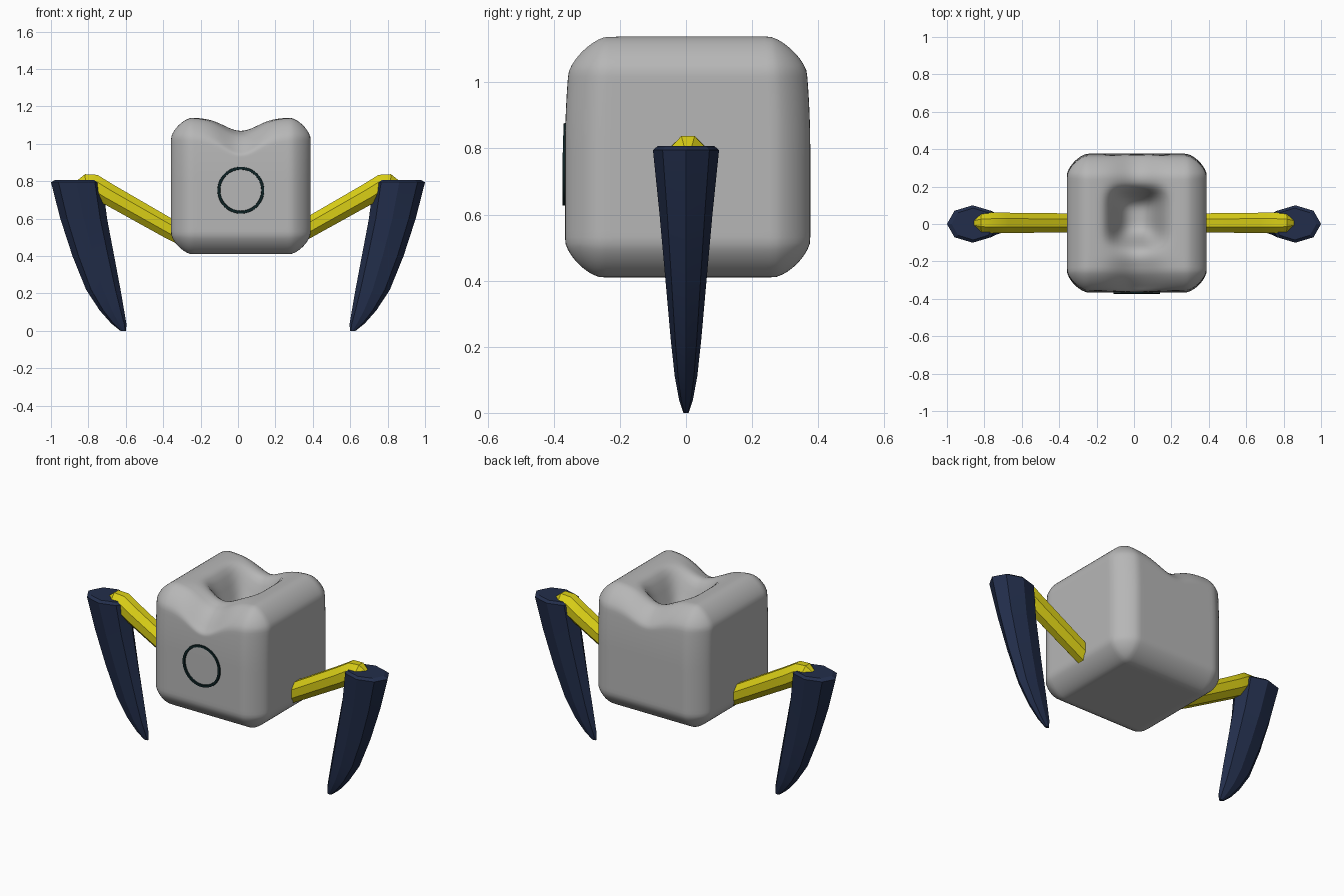
import bpy, bmesh, math
from mathutils import Vector

if "Cube" in bpy.data.objects:
    bpy.data.objects.remove(bpy.data.objects["Cube"])


def material(name, rgb):
    m = bpy.data.materials.new(name)
    m.diffuse_color = (*rgb, 1)
    m.use_nodes = True
    m.node_tree.nodes["Principled BSDF"].inputs["Base Color"].default_value = m.diffuse_color
    return m


GREY = material("light grey", (0.47, 0.47, 0.47))
YELLOW = material("yellow", (0.70, 0.62, 0.008))
NAVY = material("navy", (0.016, 0.027, 0.07))
BLACK = material("green black", (0.004, 0.016, 0.018))


def finish(name, bm, mat, angle):
    bmesh.ops.recalc_face_normals(bm, faces=bm.faces)
    me = bpy.data.meshes.new(name)
    bm.to_mesh(me)
    bm.free()
    me.materials.append(mat)
    ob = bpy.data.objects.new(name, me)
    bpy.context.collection.objects.link(ob)
    bpy.ops.object.select_all(action='DESELECT')
    ob.select_set(True)
    bpy.context.view_layer.objects.active = ob
    bpy.ops.object.shade_smooth_by_angle(angle=math.radians(angle))
    return ob


def loft(name, rings, mat, angle):
    """Skin a list of equal-length point rings and cap both ends."""
    bm = bmesh.new()
    rows = [[bm.verts.new(p) for p in ring] for ring in rings]
    n = len(rows[0])
    for a, b in zip(rows, rows[1:]):
        for i in range(n):
            bm.faces.new((a[i], a[(i + 1) % n], b[(i + 1) % n], b[i]))
    bm.faces.new(rows[0])
    bm.faces.new(rows[-1])
    return finish(name, bm, mat, angle)


# body: box with softly chamfered edges, dented on top
CENTRE = Vector((0.015, 0.005, 0.775))
HALF = Vector((0.373, 0.371, 0.365))
R, P = 0.11, 1.5
bm = bmesh.new()
bmesh.ops.create_cube(bm, size=2)
bmesh.ops.subdivide_edges(bm, edges=bm.edges[:], cuts=35, use_grid_fill=True)
for v in bm.verts:
    p = Vector([v.co[i] * HALF[i] for i in range(3)])
    core = Vector([max(-HALF[i] + R, min(HALF[i] - R, p[i])) for i in range(3)])
    d = p - core
    norm = sum(abs(c) ** P for c in d) ** (1 / P)
    q = core + d * (R / norm)
    x, y = q.x, q.y
    # saddle along the depth, a bowl in the middle and a sagging front lip
    dip = 0.07 * math.exp(-(x / 0.125) ** 2)
    dip += 0.20 * math.exp(-(x / 0.13) ** 4 - ((y - 0.03) / 0.14) ** 4)
    dip += 0.05 * math.exp(-(x / 0.15) ** 2) * max(0, min(1, (-y - 0.2) / 0.15))
    t = max(0, min(1, (q.z - 0.05) / 0.30))
    q.z -= dip * t * t * (3 - 2 * t)
    # front and back lean in slightly towards the top
    q.y *= 1 - 0.06 * max(0, (q.z - 0.02) / 0.35) ** 2
    v.co = q + CENTRE
finish("body", bm, GREY, 30)

# ring on the front face
ring_pts = []
for i in range(48):
    a = math.tau * i / 48
    ring_pts.append((math.cos(a), math.sin(a)))
bm = bmesh.new()
section = [(0.127, -0.355), (0.124, -0.374), (0.111, -0.374), (0.108, -0.355)]
rows = [[bm.verts.new((0.015 + r * c, y + 0.03 * max(0, r * s) , 0.752 + r * s))
         for r, y in section] for c, s in ring_pts]
for i in range(48):
    a, b = rows[i], rows[(i + 1) % 48]
    for j in range(4):
        k = (j + 1) % 4
        bm.faces.new((a[j], a[k], b[k], b[j]))
finish("front_ring", bm, BLACK, 30)

# arms: octagonal bars rising outwards, rounded over at the end (x, z, radius)
ARM = [(0.27, 0.495, 0.056), (0.37, 0.548, 0.058), (0.70, 0.735, 0.062),
       (0.775, 0.782, 0.062), (0.815, 0.787, 0.055), (0.85, 0.778, 0.032)]
# legs: tapered curved spikes (z, inner x, outer x, half depth)
LEG = [(0.808, 0.745, 0.975, 0.085), (0.795, 0.725, 1.0, 0.10),
       (0.60, 0.70, 0.95, 0.08), (0.40, 0.662, 0.885, 0.062),
       (0.22, 0.628, 0.812, 0.046), (0.11, 0.609, 0.74, 0.034),
       (0.04, 0.597, 0.678, 0.021), (0.0, 0.598, 0.628, 0.008)]

for side, label in ((-1, "left"), (1, "right")):
    rings = []
    for i, (x, z, r) in enumerate(ARM):
        a, b = ARM[max(i - 1, 0)], ARM[min(i + 1, len(ARM) - 1)]
        t = Vector((b[0] - a[0], 0, b[1] - a[1])).normalized()
        up = Vector((-t.z, 0, t.x))
        ring = []
        for k in range(8):
            ang = math.tau * (k + 0.5) / 8
            p = Vector((x, 0.006, z)) + up * (r * math.sin(ang))
            p.y += 0.95 * r * math.cos(ang)
            ring.append((side * p.x, p.y, p.z))
        rings.append(ring)
    loft(label + "_arm", rings, YELLOW, 30)

    rings = []
    for z, x0, x1, w in LEG:
        mid, hx = (x0 + x1) / 2, (x1 - x0) / 2
        rings.append([(side * (mid + hx * math.cos(math.tau * k / 8)),
                       w * math.sin(math.tau * k / 8), z) for k in range(8)])
    loft(label + "_leg", rings, NAVY, 25)
